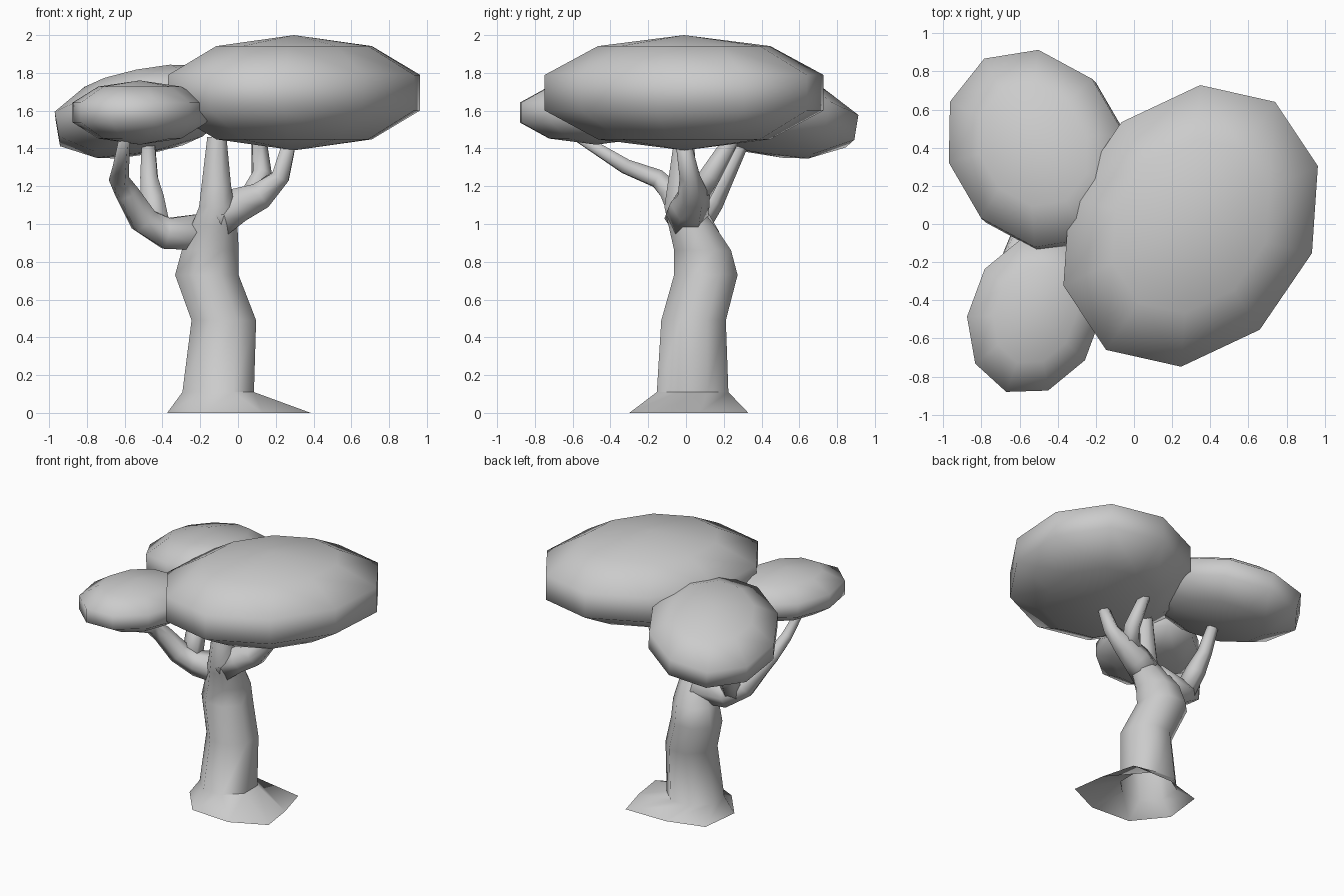
import bpy, bmesh, math
from mathutils import Vector, Matrix

if "Cube" in bpy.data.objects:
    bpy.data.objects.remove(bpy.data.objects["Cube"])


def finish(bm, name, smooth_angle=None):
    bmesh.ops.recalc_face_normals(bm, faces=bm.faces)
    me = bpy.data.meshes.new(name)
    bm.to_mesh(me)
    bm.free()
    ob = bpy.data.objects.new(name, me)
    bpy.context.collection.objects.link(ob)
    bpy.ops.object.select_all(action='DESELECT')
    ob.select_set(True)
    bpy.context.view_layer.objects.active = ob
    if smooth_angle is None:
        bpy.ops.object.shade_smooth()
    else:
        bpy.ops.object.shade_smooth_by_angle(angle=math.radians(smooth_angle))
    return ob


def skin(bm, rings, cap_start, cap_end):
    """Join equal-sized point rings with quads."""
    loops = [[bm.verts.new(p) for p in ring] for ring in rings]
    n = len(loops[0])
    for a, b in zip(loops, loops[1:]):
        for i in range(n):
            j = (i + 1) % n
            bm.faces.new((a[i], a[j], b[j], b[i]))
    if cap_start:
        bm.faces.new(loops[0][::-1])
    if cap_end:
        bm.faces.new(loops[-1])


def limb(name, path, sides=6):
    """Tapered tube through (x, y, z, radius) points."""
    pts = [Vector(p[:3]) for p in path]
    rings = []
    ref = Vector((0, 1, 0))
    for i, p in enumerate(pts):
        t = (pts[min(i + 1, len(pts) - 1)] - pts[max(i - 1, 0)]).normalized()
        ref = (ref - t * ref.dot(t)).normalized()
        side = t.cross(ref)
        r = path[i][3] * 1.05
        rings.append([p + r * (math.cos(a) * ref + math.sin(a) * side)
                      for a in (math.tau * k / sides for k in range(sides))])
    bm = bmesh.new()
    skin(bm, rings, True, True)
    return finish(bm, name)


def canopy(name, centre, a, b, height, slope=(0, 0)):
    """Ten-sided squashed ball; a and b are the widest ring's half axes."""
    k = math.sin(math.radians(72))
    sx, sy = slope
    ax = Vector((a[0], a[1], a[0] * sx + a[1] * sy)) / k
    ay = Vector((b[0], b[1], b[0] * sx + b[1] * sy)) / k
    az = Vector((-sx, -sy, 1)) * height
    m = Matrix((ax, ay, az)).transposed().to_4x4()
    bm = bmesh.new()
    bmesh.ops.create_uvsphere(bm, u_segments=10, v_segments=5, radius=1)
    bm.transform(Matrix.Translation(centre) @ m)
    return finish(bm, name)


# Foliage
canopy("large_canopy", (0.297, -0.01, 1.695), (0.685, 0.09), (0.05, 0.738), 0.305)
canopy("rear_canopy", (-0.50, 0.385, 1.595), (0.48, -0.09), (0.01, 0.517), 0.212, (0.17, -0.165))
canopy("front_canopy", (-0.52, -0.475, 1.59), (0.325, -0.12), (0.15, 0.405), 0.17)

# Trunk: irregular root flare, open underneath, then leaning round rings
flare = [(.385, -.18), (.35, .07), (.28, .33), (-.06, .33),
         (-.34, .25), (-.375, -.05), (-.19, -.28), (.13, -.3)]
rings = [[Vector((x, y, 0)) for x, y in flare]]
phase = -math.pi / 8
for x, y, z, r in [(-.105, .035, .11, .205), (-.075, .04, .49, .185),
                   (-.165, .105, .73, .182), (-.147, .088, .86, .163),
                   (-.125, .03, .99, .132), (-.112, -.02, 1.09, .102),
                   (-.115, -.02, 1.2, .085), (-.112, -.01, 1.46, .055)]:
    rings.append([Vector((x + r * math.cos(phase + k * math.pi / 4),
                          y + r * math.sin(phase + k * math.pi / 4), z))
                  for k in range(8)])
bm = bmesh.new()
skin(bm, rings, False, True)
finish(bm, "trunk", 50)

# Branches
limb("left_branch", [(-.15, .06, .96, .11), (-.38, .05, .95, .09), (-.50, .0, 1.02, .078),
                     (-.59, -.08, 1.17, .062), (-.63, -.15, 1.24, .052),
                     (-.62, -.32, 1.305, .042), (-.60, -.57, 1.46, .028)])
limb("rear_left_branch", [(-.42, .04, .97, .07), (-.45, .13, 1.12, .068),
                          (-.47, .20, 1.24, .05), (-.475, .31, 1.46, .035)])
limb("right_branch", [(-.12, .0, 1.02, .11), (.0, .02, 1.1, .1), (.12, .04, 1.15, .08),
                      (.225, .02, 1.25, .052), (.28, -.02, 1.46, .036)])
limb("rear_right_branch", [(.06, .04, 1.12, .07), (.125, .13, 1.26, .055),
                           (.11, .25, 1.46, .038)])
